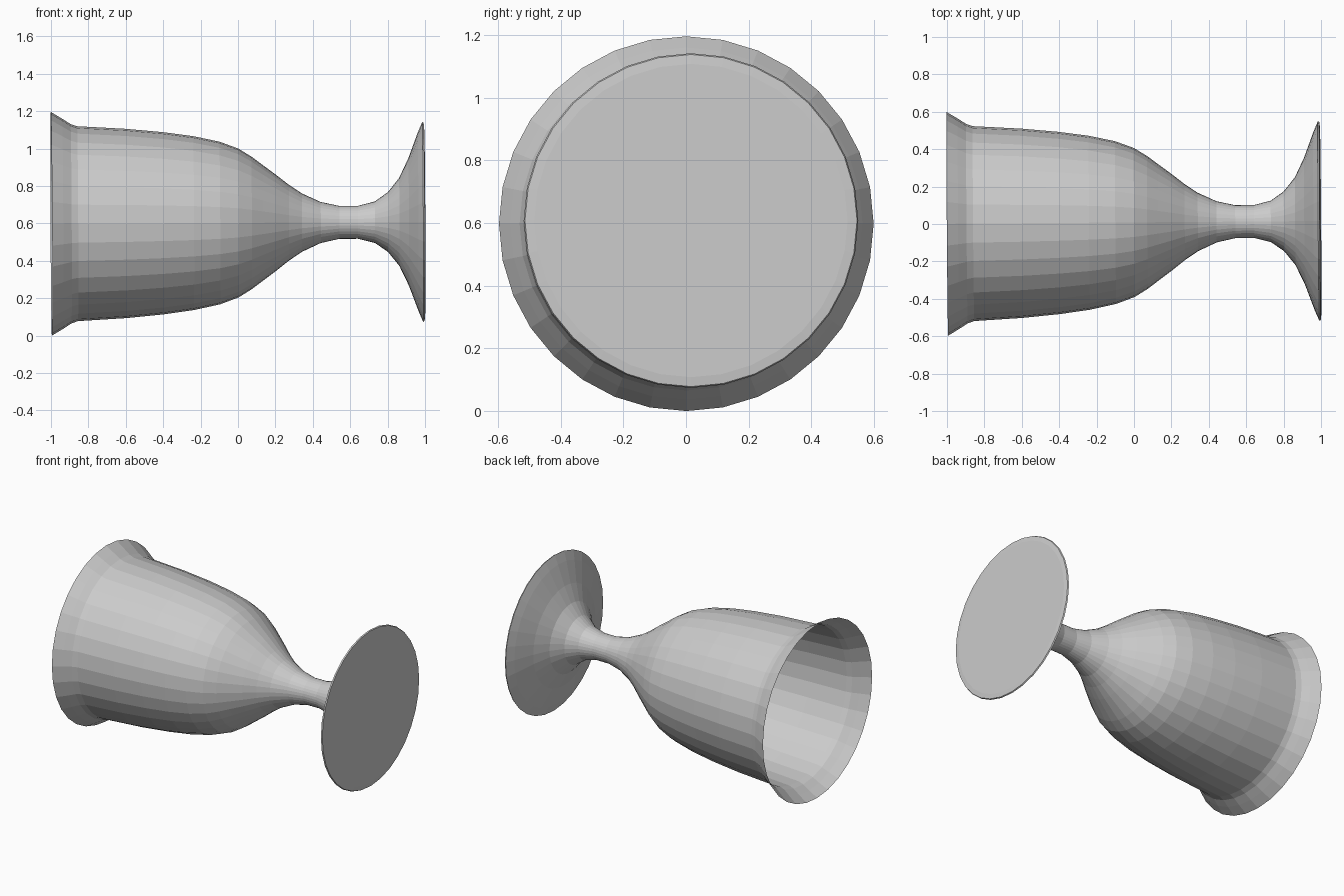
import bpy
import bmesh
import math
from mathutils import Matrix, Vector

cube = bpy.data.objects.get("Cube")
if cube:
    bpy.data.objects.remove(cube, do_unlink=True)

SIDES = 32

# Plain grey material
grey = bpy.data.materials.new("plain grey")
grey.use_nodes = True
colour = (0.6, 0.6, 0.6, 1.0)
grey.diffuse_color = colour
grey.node_tree.nodes["Principled BSDF"].inputs["Base Color"].default_value = colour

# Profiles as (distance along the axis, radius)
BOWL = [(-1.0, .598), (-.94, .562), (-.895, .533), (-.86, .521), (-.6, .506),
        (-.4, .487), (-.24, .465), (-.1, .435), (0, .398), (.07, .355),
        (.13, .31), (.2, .258)]
STEM = [(.27, .203), (.34, .156), (.44, .11), (.54, .088), (.64, .088), (.73, .111)]
FOOT = [(.8, .16), (.86, .235), (.91, .34), (.96, .475), (.985, .534),
        (.993, .53), (.996, .5), (.996, 0)]

# Lathe the thin shell around the x axis: open mouth, closed foot
bm = bmesh.new()
ring = [bm.verts.new((x, 0, r)) for x, r in BOWL + STEM + FOOT]
edges = [bm.edges.new(pair) for pair in zip(ring, ring[1:])]
bmesh.ops.spin(bm, geom=ring + edges, cent=(0, 0, 0), axis=(1, 0, 0),
               angle=math.tau, steps=SIDES)
bmesh.ops.remove_doubles(bm, verts=bm.verts, dist=0.0005)
bmesh.ops.recalc_face_normals(bm, faces=bm.faces)

# Make sure the foot faces outward
foot_face = max(bm.faces, key=lambda f: f.calc_center_median().x)
if foot_face.normal.x < 0:
    bmesh.ops.reverse_faces(bm, faces=bm.faces)

# Lay the goblet on its side with a very slight lean, pivoting at the mouth
lean = Matrix.Rotation(.0075, 4, 'Z') @ Matrix.Rotation(-.005, 4, 'Y')
pivot = Vector((-1, 0, 0))
place = (Matrix.Translation((-.998, .001, .598)) @ lean
         @ Matrix.Translation(-pivot))
bm.transform(place)

mesh = bpy.data.meshes.new("goblet")
bm.to_mesh(mesh)
bm.free()
mesh.materials.append(grey)
goblet = bpy.data.objects.new("goblet", mesh)
bpy.context.collection.objects.link(goblet)
